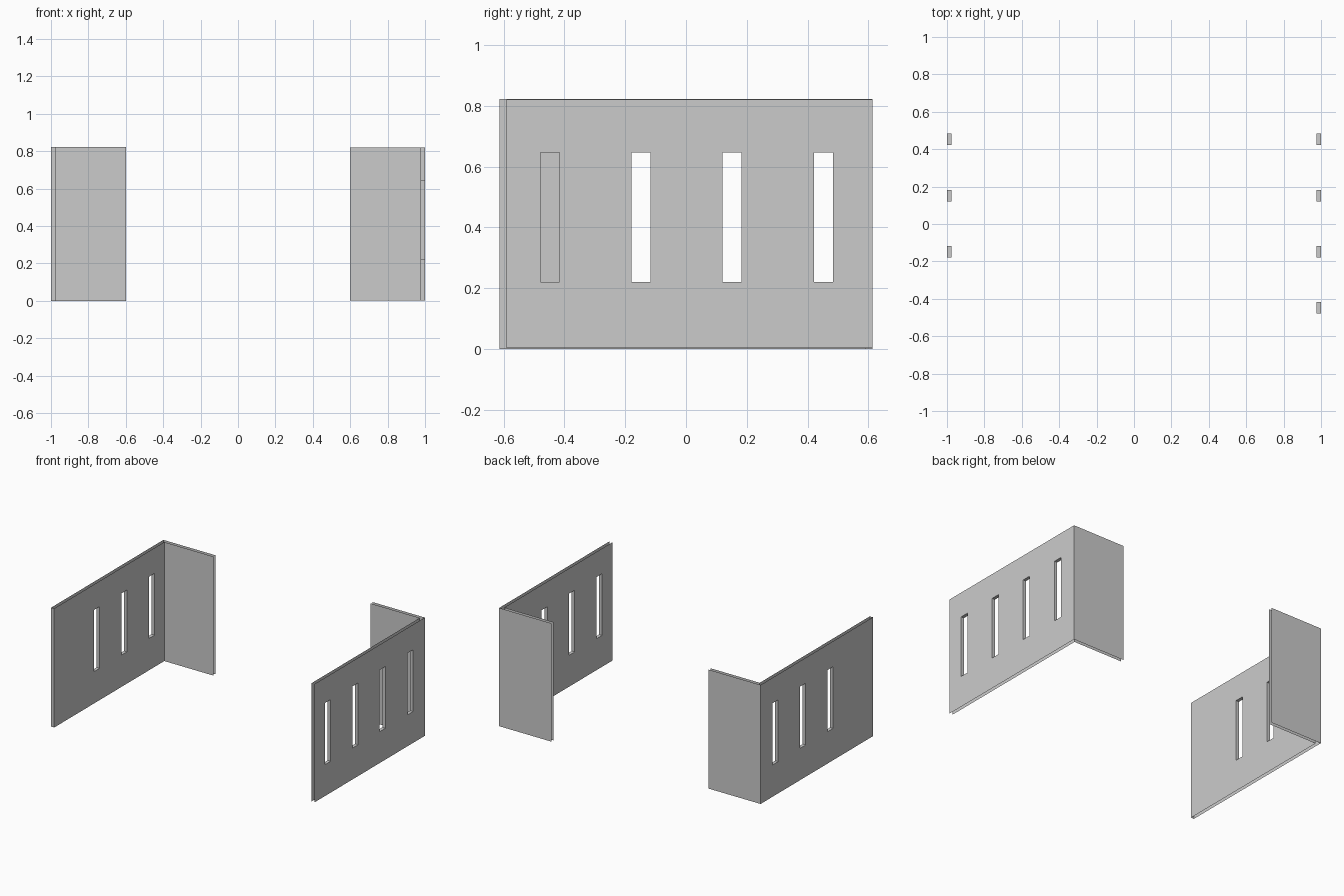
import bpy
import bmesh
from mathutils import Vector

cube = bpy.data.objects.get("Cube")
if cube:
    bpy.data.objects.remove(cube)

grey = bpy.data.materials.new("plain_grey")
grey.use_nodes = True
grey.diffuse_color = (0.6, 0.6, 0.6, 1)
grey.node_tree.nodes["Principled BSDF"].inputs["Base Color"].default_value = (0.6, 0.6, 0.6, 1)

OUT_X, IN_X, FLANGE_X = 1.0, 0.977, 0.6
OUT_Y, IN_Y = 0.613, 0.59
SLOT_LOW, SLOT_HIGH, SLOT_HALF = 0.22, 0.647, 0.031


def quad(bm, points, normal):
    """Add one face turned towards the given normal."""
    face = bm.faces.new([bm.verts.new(p) for p in points])
    face.normal_update()
    if face.normal.dot(Vector(normal)) < 0:
        face.normal_flip()


def bracket(name, side, front, low, high, slots, front_closed):
    bm = bmesh.new()

    # long panel: an outer and an inner sheet, pierced by the slots
    for x, back, nx in ((OUT_X, OUT_Y, side), (IN_X, IN_Y, -side)):
        cuts = [front]
        for c in slots:
            cuts += [c - SLOT_HALF, c + SLOT_HALF]
        cuts.append(back)
        levels = [low, SLOT_LOW, SLOT_HIGH, high]
        for i, (a, b) in enumerate(zip(cuts, cuts[1:])):
            for j, (c, d) in enumerate(zip(levels, levels[1:])):
                if i % 2 and j == 1:
                    continue
                X = side * x
                quad(bm, [(X, a, c), (X, b, c), (X, b, d), (X, a, d)], (nx, 0, 0))

    # slot linings
    xo, xi, xf = side * OUT_X, side * IN_X, side * FLANGE_X
    for c in slots:
        a, b = c - SLOT_HALF, c + SLOT_HALF
        for y, n in ((a, 1), (b, -1)):
            quad(bm, [(xo, y, SLOT_LOW), (xi, y, SLOT_LOW),
                      (xi, y, SLOT_HIGH), (xo, y, SLOT_HIGH)], (0, n, 0))
        for z, n in ((SLOT_LOW, 1), (SLOT_HIGH, -1)):
            quad(bm, [(xo, a, z), (xi, a, z), (xi, b, z), (xo, b, z)], (0, 0, n))

    # back flange: outer and inner sheets
    for x, y, n in ((xo, OUT_Y, 1), (xi, IN_Y, -1)):
        quad(bm, [(x, y, low), (xf, y, low), (xf, y, high), (x, y, high)], (0, n, 0))

    # front edge strip
    if front_closed:
        quad(bm, [(xo, front, low), (xi, front, low),
                  (xi, front, high), (xo, front, high)], (0, -1, 0))

    bmesh.ops.remove_doubles(bm, verts=bm.verts, dist=0.0005)
    mesh = bpy.data.meshes.new(name)
    bm.to_mesh(mesh)
    bm.free()
    mesh.materials.append(grey)
    obj = bpy.data.objects.new(name, mesh)
    bpy.context.collection.objects.link(obj)


slot_rows = [-0.447, -0.148, 0.151, 0.453]
bracket("left_wall_bracket", 1, -0.59, 0.003, 0.821, slot_rows, False)
bracket("right_wall_bracket", -1, -0.613, 0.0, 0.823, slot_rows[1:], True)
